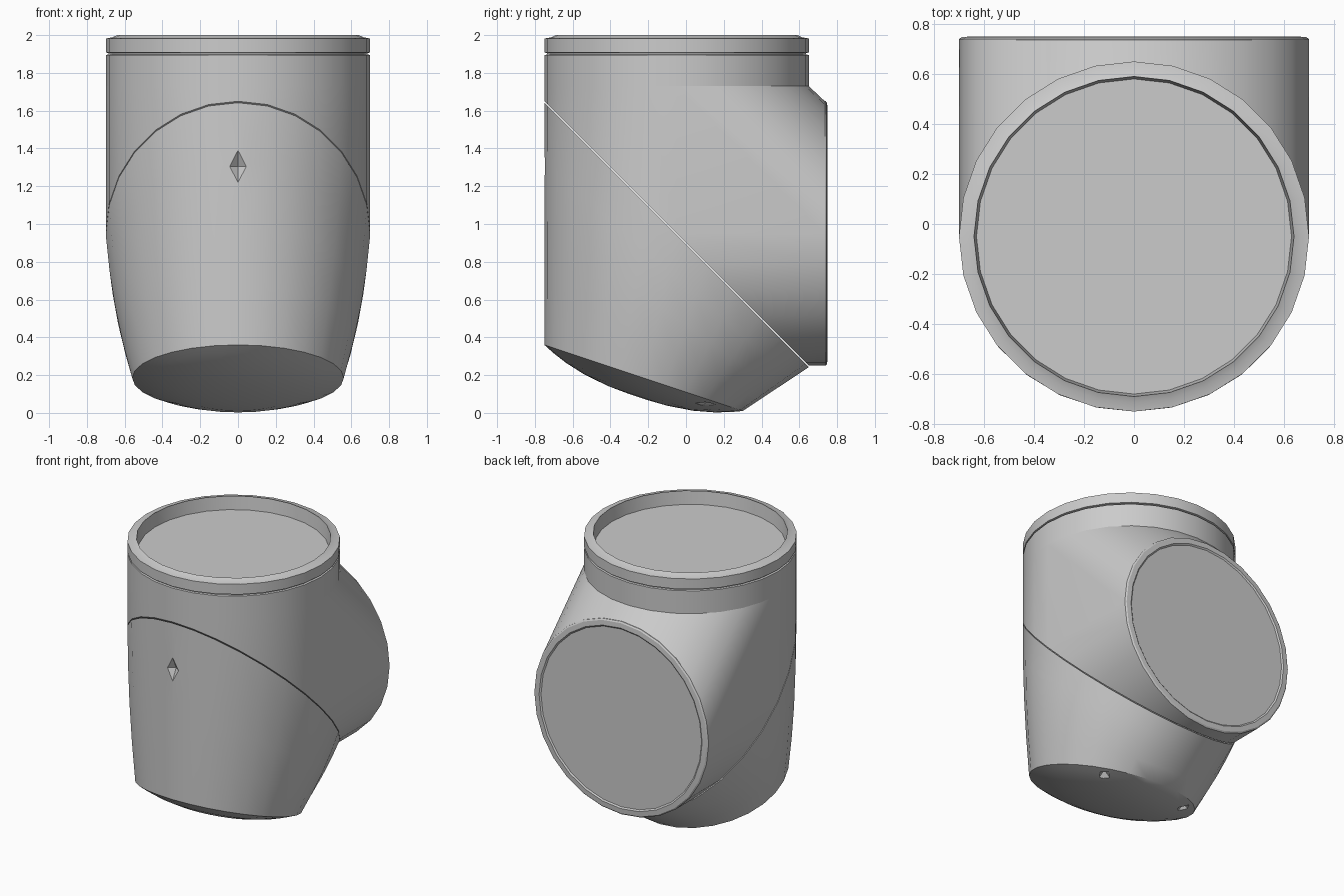
import bpy, bmesh, math
from mathutils import Vector

if "Cube" in bpy.data.objects:
    bpy.data.objects.remove(bpy.data.objects["Cube"], do_unlink=True)

grey = bpy.data.materials.new("plain grey")
grey.use_nodes = True
grey.diffuse_color = (0.6, 0.6, 0.6, 1)
grey.node_tree.nodes["Principled BSDF"].inputs["Base Color"].default_value = (0.6, 0.6, 0.6, 1)

SIDES = 28
R = 0.70
X = Vector((1, 0, 0))
UP = Vector((0, 0, 1))
BACK = Vector((0, 1, 0))
TOP_AXIS = Vector((0, -0.05, 0))
BACK_AXIS = Vector((0, 0, 0.95))


def ring(centre, u, v):
    """Points of an ellipse with half axes u and v."""
    return [centre + u * math.cos(a) + v * math.sin(a)
            for a in (2 * math.pi * i / SIDES for i in range(SIDES))]


def finish(name, bm, smooth=True):
    bmesh.ops.recalc_face_normals(bm, faces=bm.faces)
    mesh = bpy.data.meshes.new(name)
    bm.to_mesh(mesh)
    bm.free()
    mesh.materials.append(grey)
    obj = bpy.data.objects.new(name, mesh)
    bpy.context.collection.objects.link(obj)
    if smooth:
        shade(obj)
    return obj


def shade(obj):
    bpy.ops.object.select_all(action="DESELECT")
    obj.select_set(True)
    bpy.context.view_layer.objects.active = obj
    bpy.ops.object.shade_smooth_by_angle(angle=math.radians(30))


def loft(name, rings, smooth=True):
    """Closed solid through a list of rings."""
    bm = bmesh.new()
    rows = [[bm.verts.new(p) for p in r] for r in rings]
    for a, b in zip(rows, rows[1:]):
        for i in range(SIDES):
            j = (i + 1) % SIDES
            bm.faces.new((a[i], a[j], b[j], b[i]))
    bm.faces.new(rows[0])
    bm.faces.new(rows[-1])
    return finish(name, bm, smooth)


def turned(name, profile, origin, axis, v):
    """Solid of revolution from (radius, distance along axis) pairs."""
    return loft(name, [ring(origin + axis * d, X * r, v * r) for r, d in profile])


# Elbow housing: hull of the slanted joint, the neck base and the back opening
joint = ring(Vector((0, -0.05, 0.95)), X * R, Vector((0, R, -R)))
neck_base = ring(TOP_AXIS + UP * 1.73, X * R, BACK * R)
back_rim = ring(BACK_AXIS + BACK * 0.735, X * R, UP * R)
bm = bmesh.new()
for p in joint + neck_base + back_rim:
    bm.verts.new(p)
bmesh.ops.remove_doubles(bm, verts=bm.verts, dist=0.0005)
bmesh.ops.convex_hull(bm, input=bm.verts)
bmesh.ops.dissolve_limit(bm, angle_limit=0.01, verts=bm.verts, edges=bm.edges)
finish("elbow_housing", bm)

# Neck, groove and recessed top cap
turned("neck", [(R, 1.73), (R, 1.895), (0.685, 1.897), (0.685, 1.9)], TOP_AXIS, UP, BACK)
turned("top_rim", [(0.685, 1.89), (0.685, 1.905), (R, 1.908), (R, 1.982), (0.665, 1.988),
                   (0.64, 2.0), (0.63, 1.905)], TOP_AXIS, UP, BACK)

# Back rim with its flat cap
turned("back_cap", [(R, 0.73), (R, 0.74), (0.69, 0.747), (0.655, 0.75), (0.645, 0.742)],
       BACK_AXIS, BACK, UP)

# Tapered lower body with a shallow domed underside
gap = UP * 0.008
base_c = Vector((0, -0.225, 0.185))
base_v = Vector((0, 0.525, -0.175))
top_c, top_v = Vector((0, -0.05, 0.95)) - gap, Vector((0, R, -R))
rings = []
for step in range(5):
    t = step / 4
    width = R + (0.56 - R) * t + 0.08 * t * (1 - t)
    rings.append(ring(top_c.lerp(base_c, t), X * width, top_v.lerp(base_v, t)))
down = Vector((0, -0.316, -0.949))
for s in (0.9, 0.75, 0.55, 0.3, 0.08):
    rings.append(ring(base_c + down * 0.105 * (1 - s ** 2.5), X * 0.56 * s, base_v * s))
lower = loft("lower_body", rings, smooth=False)


# Small diamond dents: one in front, a mirrored pair underneath
def dent(location, size):
    bm = bmesh.new()
    bmesh.ops.create_uvsphere(bm, u_segments=4, v_segments=2, radius=1)
    bmesh.ops.scale(bm, vec=size, verts=bm.verts)
    bmesh.ops.translate(bm, vec=location, verts=bm.verts)
    cutter = finish("dent_cutter", bm, smooth=False)
    cutter.hide_render = True
    mod = lower.modifiers.new("dent", "BOOLEAN")
    mod.object = cutter
    mod.solver = "EXACT"
    bpy.context.view_layer.objects.active = lower
    bpy.ops.object.modifier_apply(modifier=mod.name)
    bpy.data.objects.remove(cutter, do_unlink=True)


dent((0, -0.75, 1.305), (0.05, 0.04, 0.085))
for side in (-1, 1):
    dent((side * 0.34, 0.1, 0.045), (0.05, 0.06, 0.04))
shade(lower)
